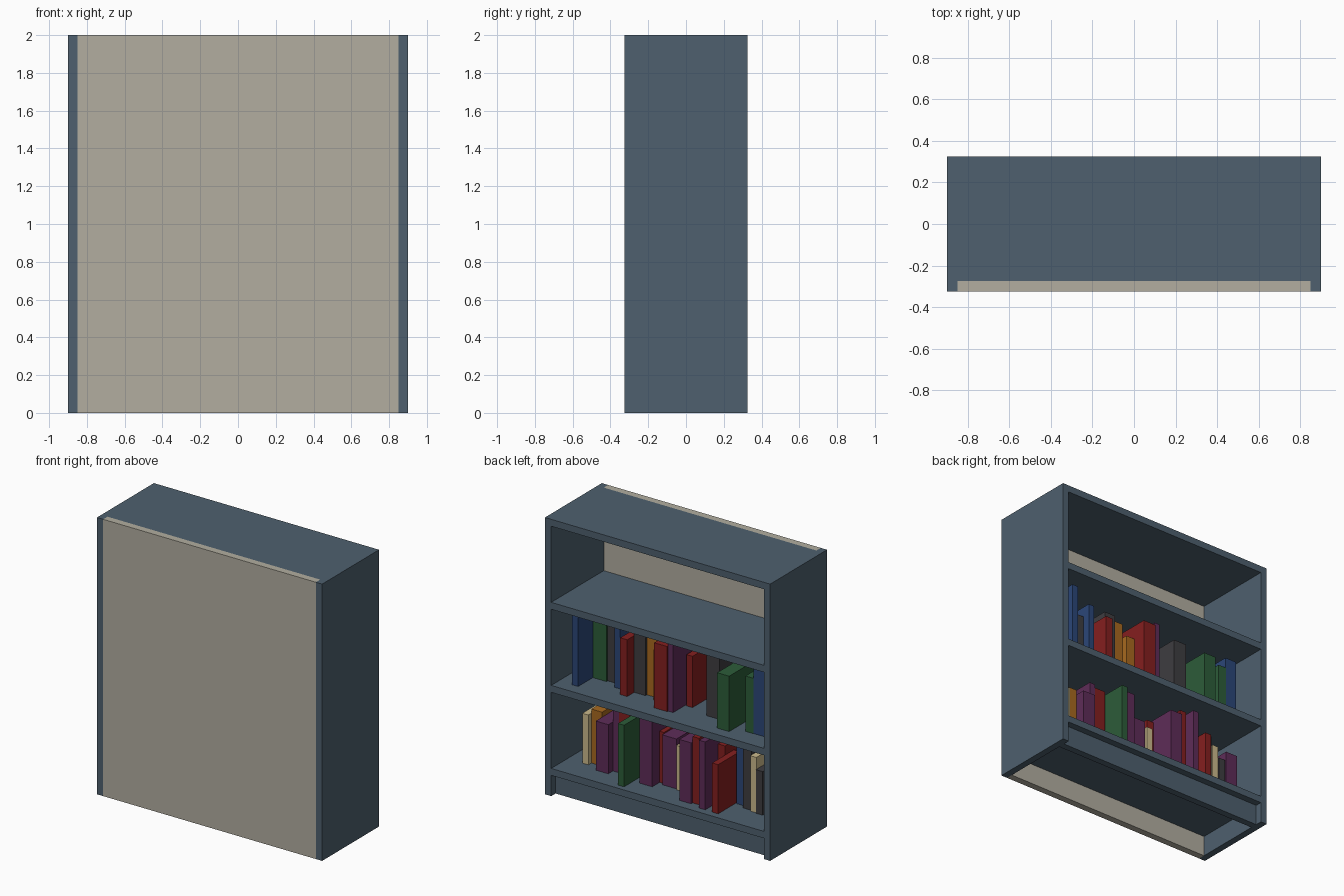
import bpy

cube = bpy.data.objects.get("Cube")
if cube:
    bpy.data.objects.remove(cube, do_unlink=True)


def material(name, hexcode):
    rgb = [int(hexcode[i:i + 2], 16) / 255 for i in (0, 2, 4)]
    lin = [c / 12.92 if c <= 0.04045 else ((c + 0.055) / 1.055) ** 2.4 for c in rgb]
    m = bpy.data.materials.new(name)
    m.use_nodes = True
    m.diffuse_color = (*lin, 1)
    m.node_tree.nodes["Principled BSDF"].inputs["Base Color"].default_value = (*lin, 1)
    return m


MATS = {n: material(n + "_" + k, h) for n, k, h in (
    ("slate", "paint", "4E606E"), ("beige", "board", "B2AEA0"),
    ("red", "cover", "851F1F"), ("green", "cover", "2C5C39"),
    ("blue", "cover", "2B4778"), ("purple", "cover", "5E2C58"),
    ("orange", "cover", "A8691F"), ("gray", "cover", "3E3D41"),
    ("cream", "cover", "CBBA8C"))}


def box(name, x0, x1, y0, y1, z0, z1, mat):
    verts = [(x, y, z) for z in (z0, z1) for x, y in ((x0, y0), (x1, y0), (x1, y1), (x0, y1))]
    faces = [(3, 2, 1, 0), (4, 5, 6, 7)] + [(i, (i + 1) % 4, (i + 1) % 4 + 4, i + 4) for i in range(4)]
    me = bpy.data.meshes.new(name)
    me.from_pydata(verts, [], faces)
    me.materials.append(MATS[mat])
    ob = bpy.data.objects.new(name, me)
    bpy.context.collection.objects.link(ob)
    return ob


W, D, H, T = 0.9, 0.325, 2.0, 0.05
IN = W - T

# Case: two sides, boards, recessed plinth and the closing panel
box("left_side", IN, W, -D, D, 0, H, "slate")
box("right_side", -W, -IN, -D, D, 0, H, "slate")
for name, top in (("bottom_shelf", 0.2), ("middle_shelf", 0.8), ("upper_shelf", 1.4), ("top_board", H)):
    box(name, -IN, IN, -D + T, D, top - T, top, "slate")
box("plinth", -IN, IN, D - 2 * T, D - T, 0, 0.2 - T, "slate")
box("rear_panel", -IN, IN, -D, -D + T, 0, H, "beige")

# Books: colour, low x, high x, setback from the open side, height
MIDDLE = [
    ("blue", .696, .744, .087, .505), ("green", .588, .696, .256, .48),
    ("gray", .495, .588, .27, .425), ("blue", .448, .493, .214, .5),
    ("red", .343, .399, .144, .41), ("gray", .254, .343, .224, .5),
    ("orange", .172, .254, .24, .47), ("orange", .1, .172, .2, .365),
    ("red", -.005, .099, .103, .47), ("purple", -.046, -.005, .113, .495),
    ("red", -.105, -.057, .249, .37), ("gray", -.355, -.25, .2, .49),
    ("green", -.515, -.419, .082, .4), ("green", -.663, -.6, .147, .4),
    ("blue", -.756, -.663, .15, .48)]
LOWER = [
    ("cream", .683, .731, .185, .36), ("orange", .597, .683, .22, .39),
    ("purple", .496, .596, .146, .355), ("purple", .45, .496, .2, .48),
    ("red", .36, .45, .2, .455), ("green", .296, .344, .04, .445),
    ("cream", .25, .29, .3, .4), ("purple", .145, .245, .146, .49),
    ("red", .11, .145, .23, .37), ("purple", -.003, .11, .211, .36),
    ("cream", -.06, -.01, .2, .32), ("red", -.12, -.06, .26, .42),
    ("purple", -.215, -.12, .077, .44), ("red", -.267, -.215, .094, .48),
    ("purple", -.344, -.296, .053, .49), ("red", -.4, -.345, .2, .42),
    ("red", -.449, -.401, .051, .355), ("blue", -.528, -.456, .25, .44),
    ("gray", -.597, -.528, .22, .47), ("cream", -.645, -.597, .207, .4),
    ("gray", -.7, -.646, .2, .315), ("purple", -.806, -.71, .2, .385)]

for row, shelf_z, books in (("middle", 0.8, MIDDLE), ("lower", 0.2, LOWER)):
    for i, (col, x0, x1, setback, h) in enumerate(books, 1):
        front = D - setback
        back = max(front - 0.7 * h, -D + T + 0.005)
        box(f"{row}_book_{i:02d}", x0, x1, back, front, shelf_z, shelf_z + h, col)
